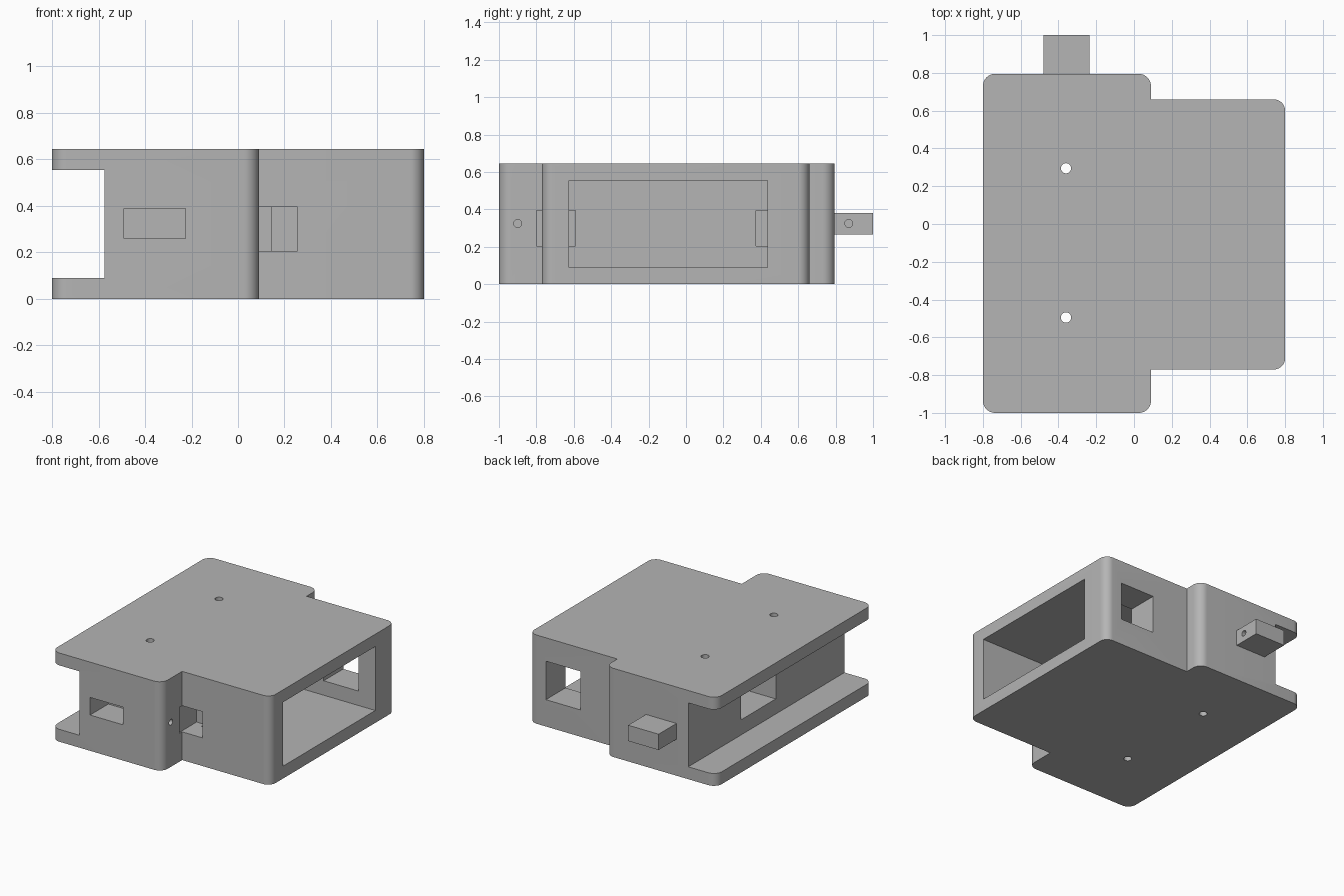
import bpy, bmesh, math
from mathutils import Vector, Matrix

cube = bpy.data.objects.get("Cube")
if cube:
    bpy.data.objects.remove(cube)

H = 0.645          # body height
LO, HI = 0.09, 0.555   # inner faces of floor and roof

grey = bpy.data.materials.new("plain grey")
grey.use_nodes = True
grey.diffuse_color = (0.46, 0.46, 0.46, 1)
grey.node_tree.nodes["Principled BSDF"].inputs["Base Color"].default_value = grey.diffuse_color


def make(name, bm):
    bmesh.ops.recalc_face_normals(bm, faces=bm.faces)
    mesh = bpy.data.meshes.new(name)
    bm.to_mesh(mesh)
    bm.free()
    mesh.materials.append(grey)
    obj = bpy.data.objects.new(name, mesh)
    bpy.context.collection.objects.link(obj)
    return obj


def box(name, x, y, z):
    bm = bmesh.new()
    size = [b - a for a, b in (x, y, z)]
    mid = [(a + b) / 2 for a, b in (x, y, z)]
    bmesh.ops.create_cube(bm, size=1, matrix=Matrix.Translation(mid) @ Matrix.Diagonal(size + [1]))
    return make(name, bm)


def rod(name, mid, length, radius, axis):
    bm = bmesh.new()
    turn = Matrix.Rotation(math.pi / 2, 4, "Y") if axis == "x" else Matrix()
    bmesh.ops.create_cone(bm, cap_ends=True, segments=32, radius1=radius, radius2=radius,
                          depth=length, matrix=Matrix.Translation(mid) @ turn)
    return make(name, bm)


def prism(name, corners, height, steps=10):
    """Extrude an outline; each corner is x, y and a rounding radius."""
    bm = bmesh.new()
    verts = []
    for i, (x, y, r) in enumerate(corners):
        p = Vector((x, y, 0))
        if r == 0:
            verts.append(bm.verts.new(p))
            continue
        a = (Vector((*corners[i - 1][:2], 0)) - p).normalized()
        b = (Vector((*corners[(i + 1) % len(corners)][:2], 0)) - p).normalized()
        for k in range(steps + 1):
            t = k / steps * math.pi / 2
            verts.append(bm.verts.new(p + r * (a * (1 - math.sin(t)) + b * (1 - math.cos(t)))))
    face = bm.faces.new(verts)
    top = bmesh.ops.extrude_face_region(bm, geom=[face])["geom"]
    bmesh.ops.translate(bm, vec=(0, 0, height), verts=[v for v in top if isinstance(v, bmesh.types.BMVert)])
    return make(name, bm)


def cut(target, cutters):
    bpy.context.view_layer.objects.active = target
    for c in cutters:
        c.hide_render = True
        mod = target.modifiers.new(c.name, "BOOLEAN")
        mod.operation, mod.solver, mod.object = "DIFFERENCE", "EXACT", c
        bpy.ops.object.modifier_apply(modifier=mod.name)
        bpy.data.objects.remove(c)


# Housing: a wide block and a narrower block in one outline
body = prism("housing", [
    (-0.8, -1, 0.065), (0.09, -1, 0.065), (0.09, -0.77, 0), (0.8, -0.77, 0.06),
    (0.8, 0.66, 0.06), (0.09, 0.66, 0), (0.09, 0.795, 0.065), (-0.8, 0.795, 0.065)], H)

cut(body, [
    box("side_slot", (-1, -0.575), (-1.2, 1.2), (LO, HI)),
    box("main_pocket", (0.145, 1), (-0.625, 0.435), (LO, HI)),
    box("back_window", (0.385, 0.665), (0.3, 0.9), (0.195, 0.475)),
    box("front_window", (0.08, 0.255), (-0.8, -0.59), (0.205, 0.395)),
    box("inner_recess", (0.08, 0.255), (0.375, 0.585), (0.205, 0.395)),
    box("slot_wall_recess", (-0.7, -0.2), (-0.21, 0.19), (0.2, 0.395)),
    box("front_socket", (-0.49, -0.225), (-1.1, -0.79), (0.26, 0.388)),
    rod("socket_pin_hole", (-0.05, -0.9, 0.325), 0.5, 0.021, "x"),
    rod("front_screw_hole", (-0.36, -0.495, H / 2), 1, 0.027, "z"),
    rod("back_screw_hole", (-0.36, 0.295, H / 2), 1, 0.027, "z"),
])

# Back peg that matches the socket, with its own pin hole
peg = box("back_peg", (-0.48, -0.235), (0.78, 1), (0.265, 0.38))
cut(peg, [rod("peg_pin_hole", (-0.235, 0.87, 0.325), 0.24, 0.021, "x")])

# Smooth rounded corners, sharp edges elsewhere
for obj in (body, peg):
    bpy.ops.object.select_all(action="DESELECT")
    obj.select_set(True)
    bpy.context.view_layer.objects.active = obj
    bpy.ops.object.shade_smooth_by_angle(angle=math.radians(30))
